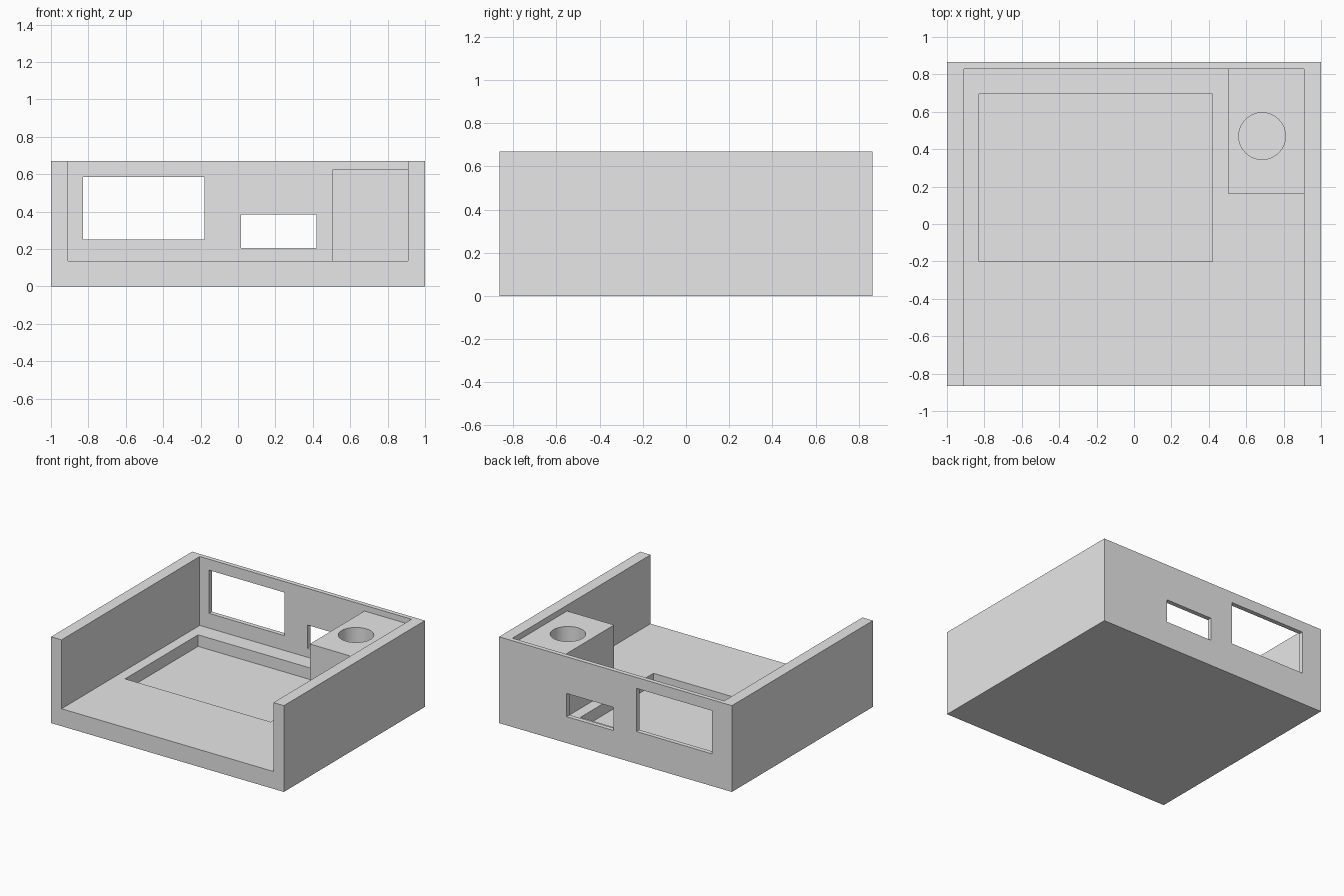
import bpy
import math

cube = bpy.data.objects.get("Cube")
if cube:
    bpy.data.objects.remove(cube, do_unlink=True)

# Single plain grey
grey = bpy.data.materials.new("plain grey")
grey.use_nodes = True
grey.diffuse_color = (0.8, 0.8, 0.8, 1)
grey.node_tree.nodes["Principled BSDF"].inputs["Base Color"].default_value = (0.8, 0.8, 0.8, 1)


def box(name, x, y, z):
    """Box from (min, max) ranges on each axis."""
    bpy.ops.mesh.primitive_cube_add(size=1)
    ob = bpy.context.object
    ob.name = name
    ob.location = [(a + b) / 2 for a, b in (x, y, z)]
    ob.scale = [b - a for a, b in (x, y, z)]
    bpy.ops.object.transform_apply(location=True, rotation=False, scale=True)
    ob.data.materials.append(grey)
    return ob


def cut(target, cutter):
    """Subtract the cutter from the target and discard it."""
    cutter.hide_render = True
    mod = target.modifiers.new("cut", "BOOLEAN")
    mod.operation = "DIFFERENCE"
    mod.solver = "EXACT"
    mod.object = cutter
    bpy.context.view_layer.objects.active = target
    bpy.ops.object.modifier_apply(modifier=mod.name)
    bpy.data.objects.remove(cutter, do_unlink=True)


DEPTH, HEIGHT, FLOOR = 0.865, 0.67, 0.135
INNER_X, INNER_Y = 0.91, 0.83

# Tray, open at the top and front
tray = box("tray", (-1, 1), (-DEPTH, DEPTH), (0, HEIGHT))
cut(tray, box("cavity", (-INNER_X, INNER_X), (-1, INNER_Y), (FLOOR, 1)))

# Shallow pocket in the floor
cut(tray, box("floor_pocket", (-0.83, 0.42), (-0.2, 0.695), (0.045, 0.3)))

# Openings through the back wall
cut(tray, box("large_opening", (-0.83, -0.18), (0.75, 1), (0.25, 0.585)))
cut(tray, box("small_opening", (0.015, 0.42), (0.75, 1), (0.205, 0.385)))

# Corner block with a round socket
block = box("corner_block", (0.505, INNER_X), (0.16, INNER_Y), (FLOOR, 0.625))
bpy.ops.mesh.primitive_cylinder_add(vertices=64, radius=0.125, depth=0.8,
                                    location=(0.685, 0.47, FLOOR + 0.41))
socket = bpy.context.object
socket.data.materials.append(grey)
cut(block, socket)

# Smooth only the socket wall
bpy.ops.object.select_all(action="DESELECT")
block.select_set(True)
bpy.context.view_layer.objects.active = block
bpy.ops.object.shade_smooth_by_angle(angle=math.radians(30))
